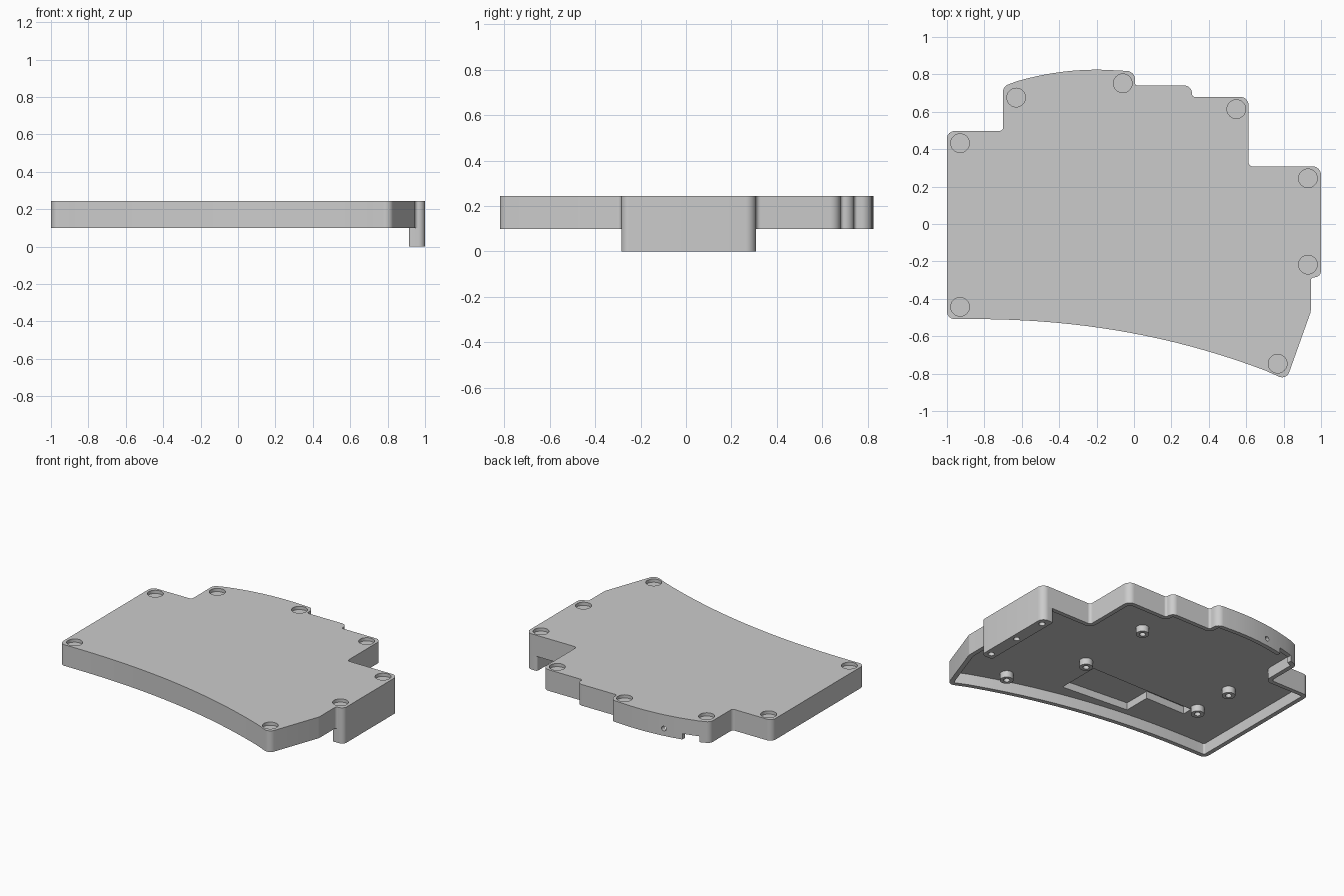
import bpy, bmesh, math
from mathutils import Vector

old = bpy.data.objects.get("Cube")
if old:
    bpy.data.objects.remove(old, do_unlink=True)

TOP, RIM, FLOOR, WALL = 0.245, 0.10, 0.175, 0.03

grey = bpy.data.materials.new("plain_grey")
grey.use_nodes = True
color = (0.6, 0.6, 0.6, 1)
grey.diffuse_color = color
grey.node_tree.nodes["Principled BSDF"].inputs["Base Color"].default_value = color


def round_corners(corners, steps=6):
    """Polygon from (x, y, radius) corners, each replaced by an arc."""
    pts = []
    for i, (x, y, r) in enumerate(corners):
        p = Vector((x, y))
        if not r:
            pts.append(p)
            continue
        a = (Vector(corners[i - 1][:2]) - p).normalized()
        b = (Vector(corners[(i + 1) % len(corners)][:2]) - p).normalized()
        half = a.angle(b) / 2
        center = p + (a + b).normalized() * r / math.sin(half)
        start = p + a * r / math.tan(half) - center
        end = p + b * r / math.tan(half) - center
        for k in range(steps + 1):
            pts.append(center + start.lerp(end, k / steps).normalized() * r)
    return pts


def inset(pts, t):
    """Move a counter-clockwise outline inward by t."""
    out = []
    for i, p in enumerate(pts):
        d1 = (p - pts[i - 1]).normalized()
        d2 = (pts[(i + 1) % len(pts)] - p).normalized()
        n1, n2 = Vector((-d1.y, d1.x)), Vector((-d2.y, d2.x))
        out.append(p + (n1 + n2) * t / (1 + n1.dot(n2)))
    return out


def prism(name, pts, z0, z1):
    """Closed solid from a counter-clockwise outline."""
    bm = bmesh.new()
    low = [bm.verts.new((p[0], p[1], z0)) for p in pts]
    high = [bm.verts.new((p[0], p[1], z1)) for p in pts]
    bm.faces.new(low[::-1])
    bm.faces.new(high)
    for i in range(len(pts)):
        bm.faces.new((low[i - 1], low[i], high[i], high[i - 1]))
    bm.normal_update()
    mesh = bpy.data.meshes.new(name)
    bm.to_mesh(mesh)
    bm.free()
    mesh.materials.append(grey)
    obj = bpy.data.objects.new(name, mesh)
    bpy.context.collection.objects.link(obj)
    return obj


def cylinder(name, x, y, r, z0, z1, sides=32):
    ring = [(x + r * math.cos(math.tau * k / sides), y + r * math.sin(math.tau * k / sides))
            for k in range(sides)]
    return prism(name, ring, z0, z1)


def select(obj):
    bpy.ops.object.select_all(action='DESELECT')
    obj.select_set(True)
    bpy.context.view_layer.objects.active = obj


def cut(obj, cutter):
    """Apply a boolean difference, then drop the cutter."""
    cutter.hide_render = True
    mod = obj.modifiers.new("cut", 'BOOLEAN')
    mod.operation, mod.solver, mod.object = 'DIFFERENCE', 'EXACT', cutter
    select(obj)
    bpy.ops.object.modifier_apply(modifier=mod.name)
    bpy.data.objects.remove(cutter, do_unlink=True)


# Case outline, counter-clockwise from the front right corner
front = [(-1, -0.508, 0.04)]
front += [(x, -0.508 - 0.322 * ((x + 0.9) / 1.72) ** 2.2, 0)
          for x in [-0.9 + 0.08 * k for k in range(21)]]
front += [(0.815, -0.834, 0.04), (0.945, -0.47, 0.04)]
foot_side = [(0.945, -0.285, 0.018), (1, -0.285, 0.034), (1, 0.308, 0.045)]
back = [(0.613, 0.308, 0.02), (0.613, 0.68, 0.045), (0.31, 0.68, 0.015),
        (0.31, 0.74, 0.04), (0.005, 0.74, 0.015), (0.005, 0.817, 0.045)]
back += [(x, 0.825 - 0.34 * (x + 0.2) ** 2, 0)
         for x in [-0.08 - 0.05 * k for k in range(12)]]
back += [(-0.7, 0.735, 0.04), (-0.7, 0.497, 0.02), (-1, 0.497, 0.04)]

# Hollow case, open underneath, left solid above the foot
case = prism("case_shell", round_corners(front + foot_side + back), RIM, TOP)
inner = round_corners(front + [(0.945, 0.308, 0.045)] + back)
cut(case, prism("cavity_cutter", inset(inner, WALL), RIM - 0.05, FLOOR))

# Stepped pocket in the inner floor
pocket = [(-0.63, -0.27), (-0.33, -0.27), (-0.33, -0.46), (0.16, -0.50),
          (0.16, -0.20), (-0.63, -0.20)]
cut(case, prism("pocket_cutter", pocket, FLOOR - 0.02, FLOOR + 0.05))

# Round foot recesses on the top
for x, y in [(-0.93, 0.432), (-0.63, 0.676), (-0.06, 0.752), (0.547, 0.614),
             (0.93, 0.244), (0.93, -0.217), (0.768, -0.747), (-0.93, -0.443)]:
    cut(case, cylinder("recess_cutter", x, y, 0.05, TOP - 0.022, TOP + 0.05))

# Port notch and small reset hole in the back wall
port = [(-0.635, 0.69), (-0.525, 0.69), (-0.525, 0.9), (-0.635, 0.9)]
cut(case, prism("port_cutter", port, RIM - 0.05, RIM + 0.04))
reset = cylinder("reset_cutter", 0, 0, 0.016, -0.07, 0.07, 20)
reset.rotation_euler.x = math.pi / 2
reset.location = (-0.40, 0.80, 0.15)
bpy.context.view_layer.update()
cut(case, reset)

# Long foot under the left edge, with three screw holes
foot = prism("side_foot", round_corners([(0.915, -0.285, 0.012), (1, -0.285, 0.034),
                                         (1, 0.308, 0.045), (0.915, 0.308, 0.012)]),
             0, RIM)
for y in (-0.24, 0.005, 0.25):
    cut(foot, cylinder("screw_cutter", 0.957, y, 0.02, -0.05, 0.06, 20))

# Hollow standoffs on the inner floor
parts = [case, foot]
for i, (x, y) in enumerate([(0.25, 0.38), (0.255, -0.16), (0.53, -0.60),
                            (-0.65, -0.16), (-0.65, 0.14)]):
    post = cylinder(f"standoff_{i + 1}", x, y, 0.042, FLOOR - 0.045, FLOOR + 0.005)
    cut(post, cylinder("bore_cutter", x, y, 0.02, FLOOR - 0.1, FLOOR - 0.005, 20))
    parts.append(post)

for part in parts:
    select(part)
    bpy.ops.object.shade_smooth_by_angle(angle=math.radians(30))
